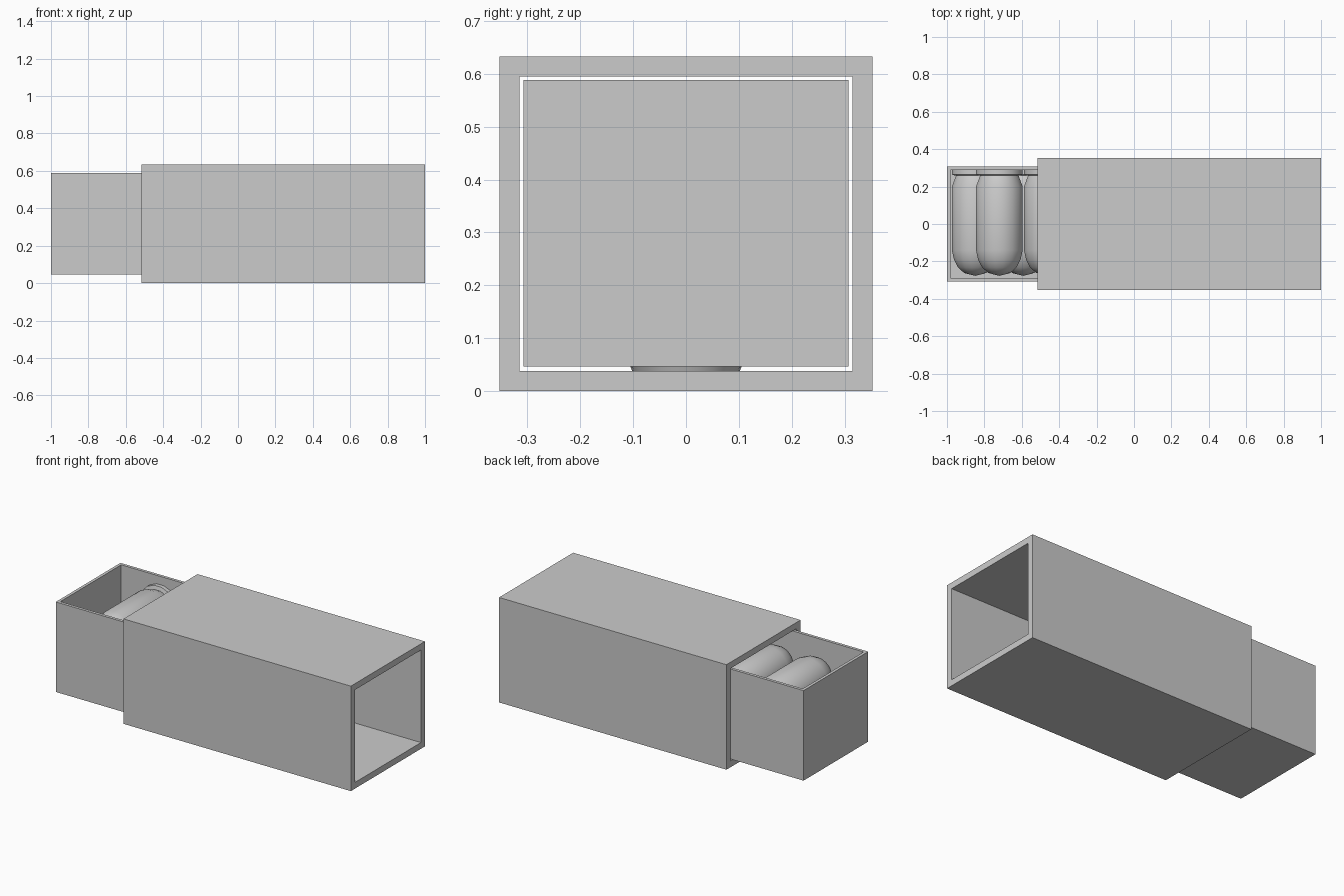
import bpy, bmesh, math
from mathutils import Matrix, Vector

if "Cube" in bpy.data.objects:
    bpy.data.objects.remove(bpy.data.objects["Cube"])

grey = bpy.data.materials.new("plain grey")
grey.use_nodes = True
grey.diffuse_color = (0.6, 0.6, 0.6, 1)
grey.node_tree.nodes["Principled BSDF"].inputs["Base Color"].default_value = (0.6, 0.6, 0.6, 1)


def finish(bm, name, smooth=False):
    bmesh.ops.recalc_face_normals(bm, faces=bm.faces)
    mesh = bpy.data.meshes.new(name)
    bm.to_mesh(mesh)
    bm.free()
    mesh.materials.append(grey)
    obj = bpy.data.objects.new(name, mesh)
    bpy.context.collection.objects.link(obj)
    if smooth:
        bpy.ops.object.select_all(action="DESELECT")
        obj.select_set(True)
        bpy.context.view_layer.objects.active = obj
        bpy.ops.object.shade_smooth_by_angle(angle=math.radians(30))
    return obj


def box(low, high):
    """Mesh of a box between two corners."""
    low, high = Vector(low), Vector(high)
    bm = bmesh.new()
    bmesh.ops.create_cube(bm, size=1, matrix=Matrix.Translation((low + high) / 2)
                          @ Matrix.Diagonal((*(high - low), 1)))
    return bm


def hollow(bm, axis, signs, wall, depth):
    """Inset the end faces along an axis and sink or bridge the insets."""
    bm.normal_update()
    ends = [f for f in bm.faces if any(f.normal[axis] * s > 0.9 for s in signs)]
    bmesh.ops.inset_individual(bm, faces=ends, thickness=wall, use_even_offset=True)
    if len(ends) == 2:
        bmesh.ops.bridge_loops(bm, edges=[e for f in ends for e in f.edges])
        bmesh.ops.delete(bm, geom=ends, context="FACES_ONLY")
    else:
        shift = Vector((0, 0, 0))
        shift[axis] = -depth
        made = bmesh.ops.extrude_face_region(bm, geom=ends)["geom"]
        bmesh.ops.translate(bm, vec=shift, verts=[v for v in made if isinstance(v, bmesh.types.BMVert)])
        bmesh.ops.delete(bm, geom=ends, context="FACES_ONLY")


# Open-ended outer sleeve
bm = box((-0.517, -0.353, 0), (1, 0.353, 0.633))
hollow(bm, 0, (-1, 1), 0.0375, 0)
finish(bm, "outer_sleeve")

# Open-topped sliding tray
tray_end = 0.315
bm = box((-1, -0.308, 0.046), (tray_end, 0.308, 0.589))
hollow(bm, 2, (1,), 0.018, 0.525)
finish(bm, "sliding_tray")

# Low tapered foot under the tray
bm = bmesh.new()
bmesh.ops.create_cone(bm, cap_ends=True, segments=24, radius1=0.098, radius2=0.106,
                      depth=0.02, matrix=Matrix.Translation((-0.1, 0, 0.038)))
finish(bm, "tray_foot", True)

# Round-nosed cylinders, turned from a profile of (radius, y)
R = 0.127
PROFILE = [(0, 0.288), (R, 0.288), (R, 0.264), (0.105, 0.258), (R, 0.2), (R, -0.14),
           (0.116, -0.19), (0.094, -0.232), (0.06, -0.262), (0, -0.277)]


def cylinder(name, x, z):
    bm = bmesh.new()
    verts = [bm.verts.new((r, y, 0)) for r, y in PROFILE]
    edges = [bm.edges.new(pair) for pair in zip(verts, verts[1:])]
    bmesh.ops.spin(bm, geom=verts + edges, cent=(0, 0, 0), axis=(0, 1, 0),
                   angle=math.tau, steps=16)
    bmesh.ops.remove_doubles(bm, verts=bm.verts, dist=0.0005)
    bmesh.ops.rotate(bm, verts=bm.verts, cent=(0, 0, 0),
                     matrix=Matrix.Rotation(math.pi / 16, 3, "Y"))
    finish(bm, name, True).location = (x, 0, z)


# Two nested layers inside the tray
for row, (count, start, z) in enumerate(((5, -0.849, 0.192), (4, -0.72, 0.415))):
    for i in range(count):
        cylinder(f"cylinder_row{row + 1}_{i + 1}", start + i * 0.2565, z)
